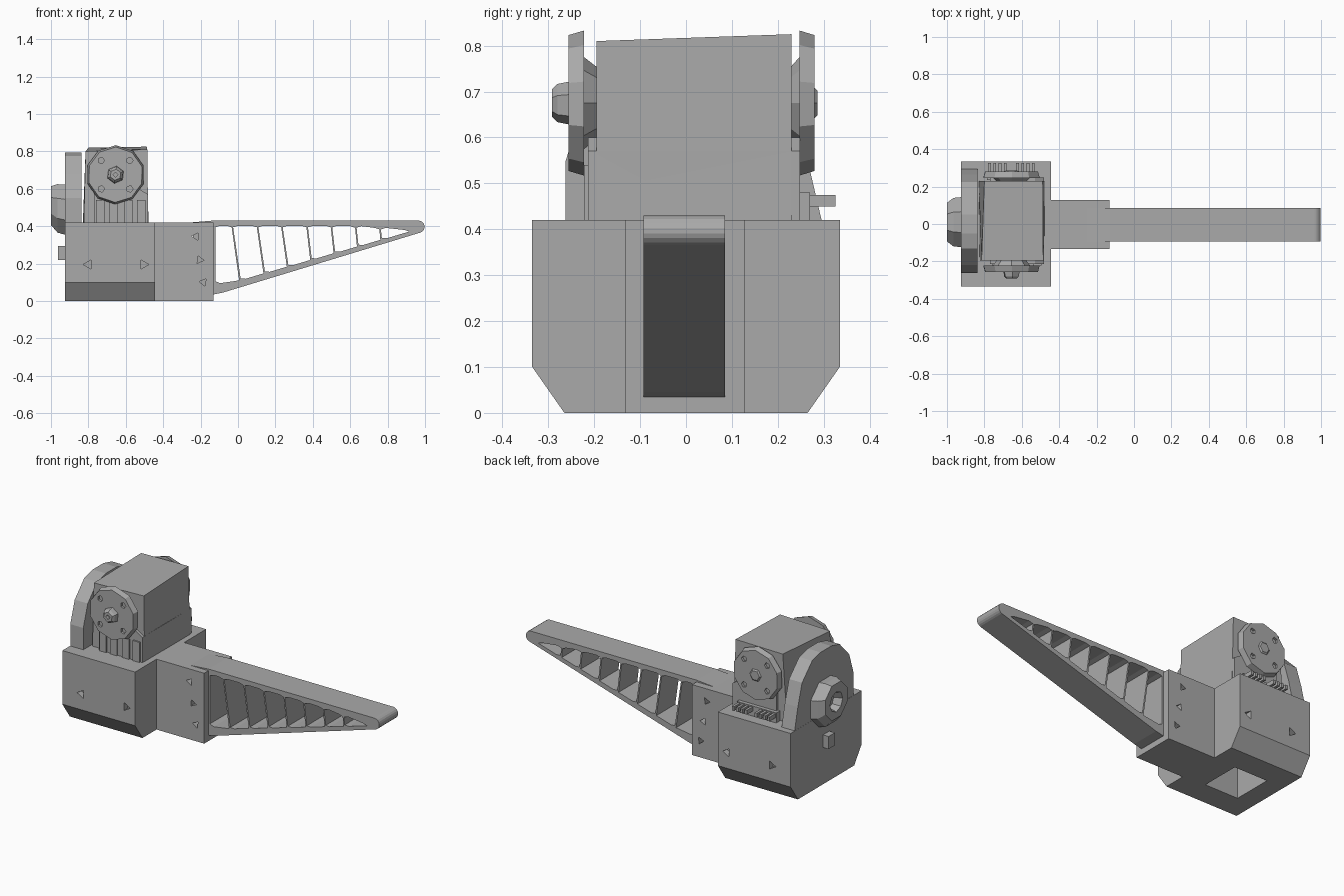
import bpy, bmesh, math
from mathutils import Vector

if "Cube" in bpy.data.objects:
    bpy.data.objects.remove(bpy.data.objects["Cube"], do_unlink=True)

GREY = (0.4, 0.4, 0.4, 1)
grey = bpy.data.materials.new("printed_grey")
grey.use_nodes = True
grey.diffuse_color = GREY
grey.node_tree.nodes["Principled BSDF"].inputs["Base Color"].default_value = GREY


def place(axis, u, v, w):
    """Profile point (u, v) at depth w along the axis."""
    return Vector((w, u, v)) if axis == "x" else Vector((u, w, v))


def add_loft(bm, axis, sections):
    """Join equal-sized outlines, given as (depth, points), into a closed solid."""
    rings = [[bm.verts.new(place(axis, u, v, w)) for u, v in pts] for w, pts in sections]
    for a, b in zip(rings, rings[1:]):
        for i in range(len(a)):
            j = (i + 1) % len(a)
            bm.faces.new((a[i], a[j], b[j], b[i]))
    bm.faces.new(rings[0][::-1])
    bm.faces.new(rings[-1])


def solid(name, axis, *lofts):
    """One object holding any number of lofted solids."""
    bm = bmesh.new()
    for sections in lofts:
        add_loft(bm, axis, sections)
    bmesh.ops.recalc_face_normals(bm, faces=bm.faces)
    mesh = bpy.data.meshes.new(name)
    bm.to_mesh(mesh)
    bm.free()
    mesh.materials.append(grey)
    ob = bpy.data.objects.new(name, mesh)
    bpy.context.collection.objects.link(ob)
    return ob


def prism(pts, lo, hi):
    return [(lo, pts), (hi, pts)]


def rect(u0, u1, v0, v1):
    return [(u0, v0), (u1, v0), (u1, v1), (u0, v1)]


def ngon(u, v, r, n, turn=0.0):
    return [(u + r * math.cos(turn + math.tau * i / n),
             v + r * math.sin(turn + math.tau * i / n)) for i in range(n)]


def cut(ob, axis, *lofts):
    """Subtract lofted solids and discard the cutter."""
    cutter = solid("cutter", axis, *lofts)
    cutter.hide_render = True
    mod = ob.modifiers.new("cut", "BOOLEAN")
    mod.operation, mod.solver, mod.object = "DIFFERENCE", "EXACT", cutter
    bpy.context.view_layer.objects.active = ob
    bpy.ops.object.modifier_apply(modifier=mod.name)
    bpy.data.objects.remove(cutter, do_unlink=True)


# Base housing with chamfered lower edges, bottom pocket and screw dents
base = solid("base_housing", "x", prism(
    [(-0.265, 0), (0.265, 0), (0.335, 0.1), (0.335, 0.42), (-0.335, 0.42), (-0.335, 0.1)],
    -0.925, -0.445))
cut(base, "y", prism(rect(-0.81, -0.59, -0.05, 0.36), -0.12, 0.12))
dents = []
for x in (-0.8, -0.505):
    for side in (-1, 1):
        tri = ngon(x, 0.195, 0.028, 3, 0 if x > -0.6 else math.pi)
        dents.append(prism(tri, *sorted((side * 0.30, side * 0.36))))
cut(base, "y", *dents)

# Finger bracket with screw holes right through
bracket = solid("finger_bracket", "y",
                prism(rect(-0.46, -0.13, 0, 0.42), -0.133, 0.128))
cut(bracket, "y", *[prism(ngon(x, z, 0.023, 3, t), -0.2, 0.2)
                    for x, z, t in ((-0.225, 0.345, 1), (-0.205, 0.22, 2), (-0.185, 0.1, 3))])

# Tapered finger with a rounded tip
tip = [(0.965 + 0.033 * math.cos(a), 0.397 + 0.033 * math.sin(a))
       for a in (math.radians(d) for d in range(-70, 91, 20))]
finger = solid("finger", "y", prism(
    [(-0.25, 0.42), (-0.2, 0.04), (-0.13, 0.035), (-0.08, 0.045)] + tip + [(-0.13, 0.43)],
    -0.093, 0.085))


def floor_z(x):
    return max(0.095, 0.11 + 0.287 * (x - 0.01))


def roof_z(x):
    return 0.402 - max(0, x - 0.6) * 0.07


# Openings between the leaning ribs: (foot, head) of each rib
ribs = [(-0.125, -0.125), (0.01, -0.03), (0.14, 0.105), (0.265, 0.235),
        (0.39, 0.37), (0.515, 0.5), (0.64, 0.63), (0.765, 0.76), (0.92, 0.92)]
t = 0.004
openings = []
for (f0, h0), (f1, h1) in zip(ribs, ribs[1:]):
    openings.append(prism([
        (f0 + t, floor_z(f0) + 0.01), (f0 + 0.03, floor_z(f0 + 0.03)),
        (f1 - t, floor_z(f1)), (h1 - t, roof_z(h1) - 0.008),
        (h1 - 0.03, roof_z(h1)), (h0 + 0.03, roof_z(h0)),
        (h0 + t, roof_z(h0) - 0.008)], -0.2, 0.2))
cut(finger, "y", *openings)

# Motor body, its top sloping gently up towards the back
solid("motor_body", "y", [
    (-0.195, [(-0.825, 0.4), (-0.48, 0.4), (-0.485, 0.81), (-0.815, 0.8)]),
    (0.23, [(-0.83, 0.4), (-0.478, 0.4), (-0.488, 0.825), (-0.8, 0.82)])])
solid("motor_skirt", "y", prism(
    [(-0.77, 0.4), (-0.482, 0.4), (-0.482, 0.57), (-0.53, 0.6), (-0.77, 0.6)], -0.213, 0.248))

# Grooved strips under the front horn
solid("motor_strips", "y", *[prism(rect(x, x + 0.045, 0.41, 0.54), -0.222, -0.205)
                             for x in (-0.76, -0.69, -0.61, -0.54)])

# Horn discs on both ends of the motor shaft, with flared collars
CX, CZ = -0.655, 0.675
for name, inner, mid, outer in (("front_horn", -0.19, -0.222, -0.256),
                                ("back_horn", 0.225, 0.247, 0.28)):
    solid(name + "_collar", "y", [(inner, ngon(CX, CZ, 0.075, 8)),
                                  (mid, ngon(CX, CZ, 0.1, 8))])
    disc = solid(name, "y", [(mid, ngon(CX, CZ, 0.158, 10, 0.3)),
                             (outer, ngon(CX, CZ, 0.148, 10, 0.3))])
    lo, hi = sorted((outer * 0.95, outer * 1.1))
    cut(disc, "y", *[prism(ngon(CX + sx * 0.076, CZ + sz * 0.076, 0.018, 5), lo, hi)
                     for sx in (-1, 1) for sz in (-1, 1)])
hub = solid("front_horn_hub", "y", [(-0.25, ngon(CX, CZ, 0.048, 6, 0.4)),
                                    (-0.28, ngon(CX, CZ, 0.042, 6, 0.4)),
                                    (-0.292, ngon(CX, CZ, 0.03, 6, 0.4))])
cut(hub, "y", prism(ngon(CX, CZ, 0.014, 4), -0.32, -0.275))
solid("back_horn_hub", "y", [(0.275, ngon(CX, CZ, 0.045, 6)),
                             (0.287, ngon(CX, CZ, 0.03, 6))])

# Arched side wall
solid("side_wall", "x", prism(
    [(-0.262, 0.4), (0.3, 0.4), (0.265, 0.55), (0.225, 0.68), (0.13, 0.775), (0.05, 0.795),
     (-0.05, 0.795), (-0.13, 0.775), (-0.22, 0.68), (-0.262, 0.55)], -0.924, -0.838))

# Recessed round boss and small peg on the side wall
boss = solid("side_boss", "x", [(-0.92, ngon(0.01, 0.487, 0.145, 8, 0.39)),
                                (-0.965, ngon(0.01, 0.495, 0.14, 8, 0.39)),
                                (-1.0, ngon(0.01, 0.51, 0.112, 8, 0.39))])
cut(boss, "x", [(-1.05, ngon(0.01, 0.51, 0.075, 8)), (-0.95, ngon(0.01, 0.5, 0.045, 8))])
solid("side_peg", "x", prism(rect(-0.03, 0.03, 0.22, 0.295), -0.962, -0.91))

# Connector combs behind the motor
teeth = [prism(rect(x0 + i * 0.028, x0 + i * 0.028 + 0.015, 0.45, 0.475), 0.24, 0.326)
         for x0 in (-0.78, -0.63) for i in range(4)]
solid("connector_combs", "y", *teeth,
      prism(rect(-0.785, -0.525, 0.41, 0.48), 0.235, 0.27))
